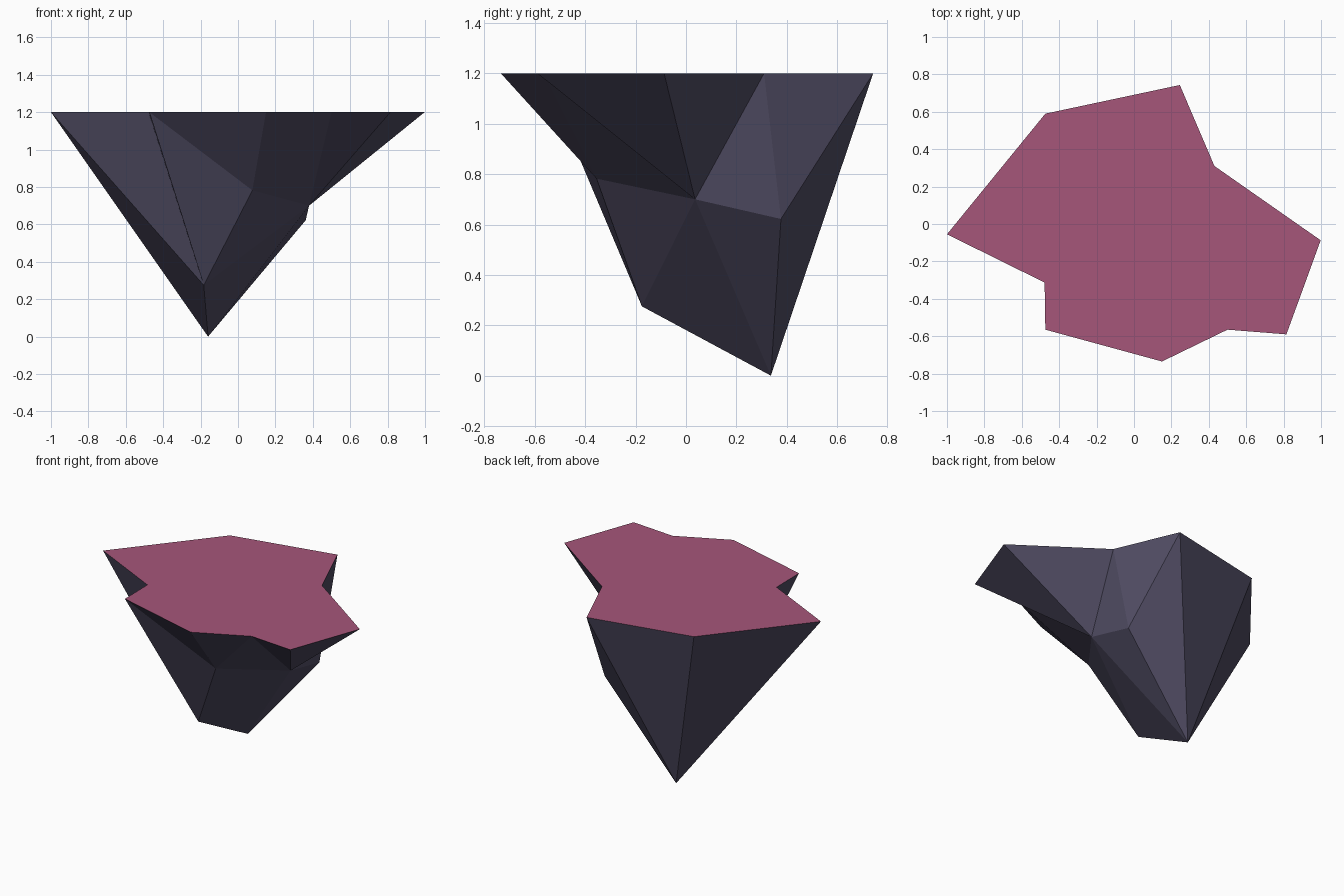
import bpy, bmesh

if "Cube" in bpy.data.objects:
    bpy.data.objects.remove(bpy.data.objects["Cube"])

TOP_Z = 1.2


def material(name, color):
    m = bpy.data.materials.new(name)
    m.diffuse_color = (*color, 1.0)
    m.use_nodes = True
    m.node_tree.nodes["Principled BSDF"].inputs["Base Color"].default_value = m.diffuse_color
    return m


# Outline of the flat top, counter-clockwise from the left tip
rim = [(-1.0, -0.055), (-0.478, -0.313), (-0.474, -0.565), (0.15, -0.735),
       (0.5, -0.565), (0.815, -0.59), (0.998, -0.087), (0.43, 0.31),
       (0.245, 0.743), (-0.474, 0.59)]

# Low points of the rocky underside
keel = {
    "tip": (-0.16, 0.337, 0.0),
    "front": (-0.183, -0.175, 0.275),
    "ledge": (0.077, -0.355, 0.782),
    "right": (0.38, 0.036, 0.70),
    "back": (0.362, 0.377, 0.622),
}

# The low point that each rim edge slopes down to
slope_to = ["front", "front", "ledge", "ledge", "right",
            "right", "right", "back", "tip", "tip"]

bm = bmesh.new()
top = [bm.verts.new((x, y, TOP_Z)) for x, y in rim]
low = {k: bm.verts.new(p) for k, p in keel.items()}
n = len(top)

# Flat top
bm.faces.new(top).material_index = 1

# Slopes from the rim, with a joining facet wherever the low point changes
for i in range(n):
    here, prev = low[slope_to[i]], low[slope_to[i - 1]]
    bm.faces.new((top[(i + 1) % n], top[i], here))
    if here is not prev:
        bm.faces.new((top[i], prev, here))

# Facets between the low points
for tri in (("front", "right", "ledge"), ("tip", "right", "front"),
            ("tip", "back", "right")):
    bm.faces.new([low[k] for k in tri])

bmesh.ops.recalc_face_normals(bm, faces=bm.faces[:])
mesh = bpy.data.meshes.new("floating_rock")
bm.to_mesh(mesh)
bm.free()

# Colours: dark stone below, rose ground on top
mesh.materials.append(material("dark stone", (0.080, 0.072, 0.125)))
mesh.materials.append(material("rose ground", (0.38, 0.092, 0.195)))

rock = bpy.data.objects.new("floating_rock", mesh)
bpy.context.collection.objects.link(rock)
